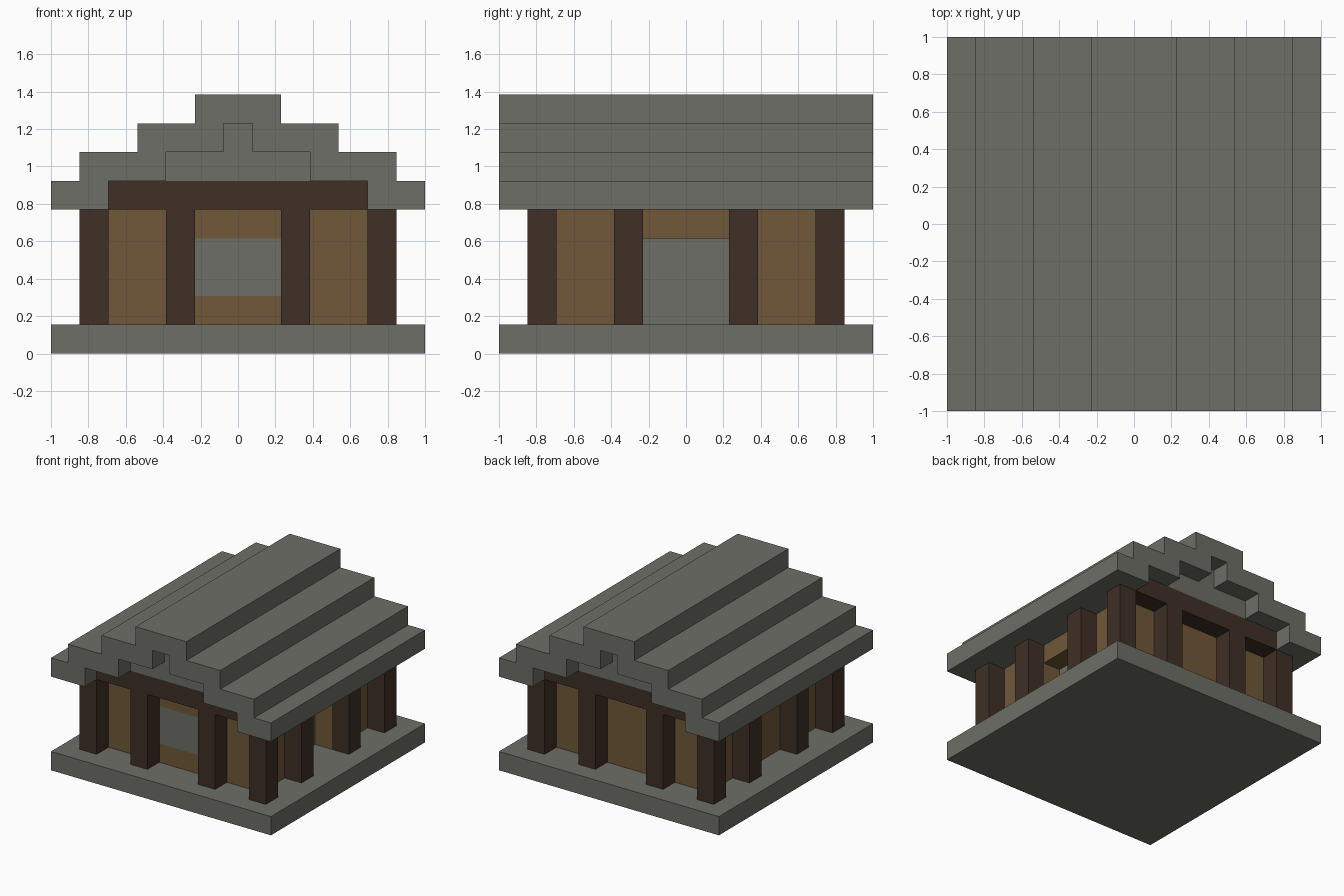
import bpy
import bmesh

old = bpy.data.objects.get("Cube")
if old:
    bpy.data.objects.remove(old, do_unlink=True)

U = 2 / 13  # one building block


def material(name, rgb):
    m = bpy.data.materials.new(name)
    m.use_nodes = True
    colour = (*rgb, 1)
    m.diffuse_color = colour
    bsdf = m.node_tree.nodes["Principled BSDF"]
    bsdf.inputs["Base Color"].default_value = colour
    bsdf.inputs["Roughness"].default_value = 0.9
    return m


STONE = material("grey stone", (0.153, 0.157, 0.133))
PLANK = material("brown planks", (0.16, 0.098, 0.04))
LOG = material("dark timber", (0.049, 0.029, 0.019))


def finish(name, bm, mat):
    bmesh.ops.recalc_face_normals(bm, faces=bm.faces)
    mesh = bpy.data.meshes.new(name)
    bm.to_mesh(mesh)
    bm.free()
    mesh.materials.append(mat)
    ob = bpy.data.objects.new(name, mesh)
    bpy.context.collection.objects.link(ob)
    return ob


def box(name, xs, ys, zs, mat):
    """Box given by its ranges along each axis, in blocks."""
    bm = bmesh.new()
    bmesh.ops.create_cube(bm, size=1)
    for v in bm.verts:
        for i, (lo, hi) in enumerate((xs, ys, zs)):
            v.co[i] = U * (hi if v.co[i] > 0 else lo)
    return finish(name, bm, mat)


def extrude_profile(name, half, y0, y1, mat):
    """Mirror a half outline (x, z) and extrude it along y, in blocks."""
    outline = half + [(-x, z) for x, z in reversed(half)]
    bm = bmesh.new()
    face = bm.faces.new([bm.verts.new((x * U, y0 * U, z * U)) for x, z in outline])
    ext = bmesh.ops.extrude_face_region(bm, geom=[face])
    verts = [g for g in ext["geom"] if isinstance(g, bmesh.types.BMVert)]
    bmesh.ops.translate(bm, verts=verts, vec=(0, (y1 - y0) * U, 0))
    return finish(name, bm, mat)


# Base slab
box("base_slab", (-6.5, 6.5), (-6.5, 6.5), (0, 1), STONE)

# Stepped roof: outer steps, then the stepped underside
roof_half = [(1.5, 9), (1.5, 8), (3.5, 8), (3.5, 7), (5.5, 7), (5.5, 6),
             (6.5, 6), (6.5, 5), (4.5, 5), (4.5, 6), (2.5, 6), (2.5, 7),
             (0.5, 7), (0.5, 8)]
extrude_profile("roof", roof_half, -6.5, 6.5, STONE)

# Gable ends and the beams below them
gable_half = [(0.5, 8), (0.5, 7), (2.5, 7), (2.5, 6)]
for end, side in (("front", -1), ("back", 1)):
    y0, y1 = sorted((side * 5.5, side * 4.5))
    extrude_profile(end + "_gable", gable_half, y0, y1, STONE)
    box(end + "_beam", (-4.5, 4.5), (y0, y1), (5, 6), LOG)

# Posts around the perimeter
for a in (-5, -2, 2, 5):
    for b in (-5, -2, 2, 5):
        if max(abs(a), abs(b)) == 5:
            box("post", (a - 0.5, a + 0.5), (b - 0.5, b + 0.5), (1, 5), LOG)

# Solid walls
box("back_wall", (-4.5, 4.5), (3.5, 4.5), (1, 5), PLANK)
box("right_wall", (-4.5, -3.5), (-3.5, 3.5), (1, 5), PLANK)

# Front wall around a flush window
front = (-4.5, -3.5)
for side in (-1, 1):
    box("front_wall_side", sorted((side * 1.5, side * 4.5)), front, (1, 5), PLANK)
box("front_wall_sill", (-1.5, 1.5), front, (1, 2), PLANK)
box("front_wall_header", (-1.5, 1.5), front, (4, 5), PLANK)
box("window", (-1.5, 1.5), front, (2, 4), STONE)

# Left wall around a recessed door
left = (3.5, 4.5)
for side in (-1, 1):
    box("left_wall_side", left, sorted((side * 1.5, side * 3.5)), (1, 5), PLANK)
box("left_wall_header", left, (-1.5, 1.5), (4, 5), PLANK)
box("door", (3.3, 3.5), (-1.5, 1.5), (1, 4), STONE)
